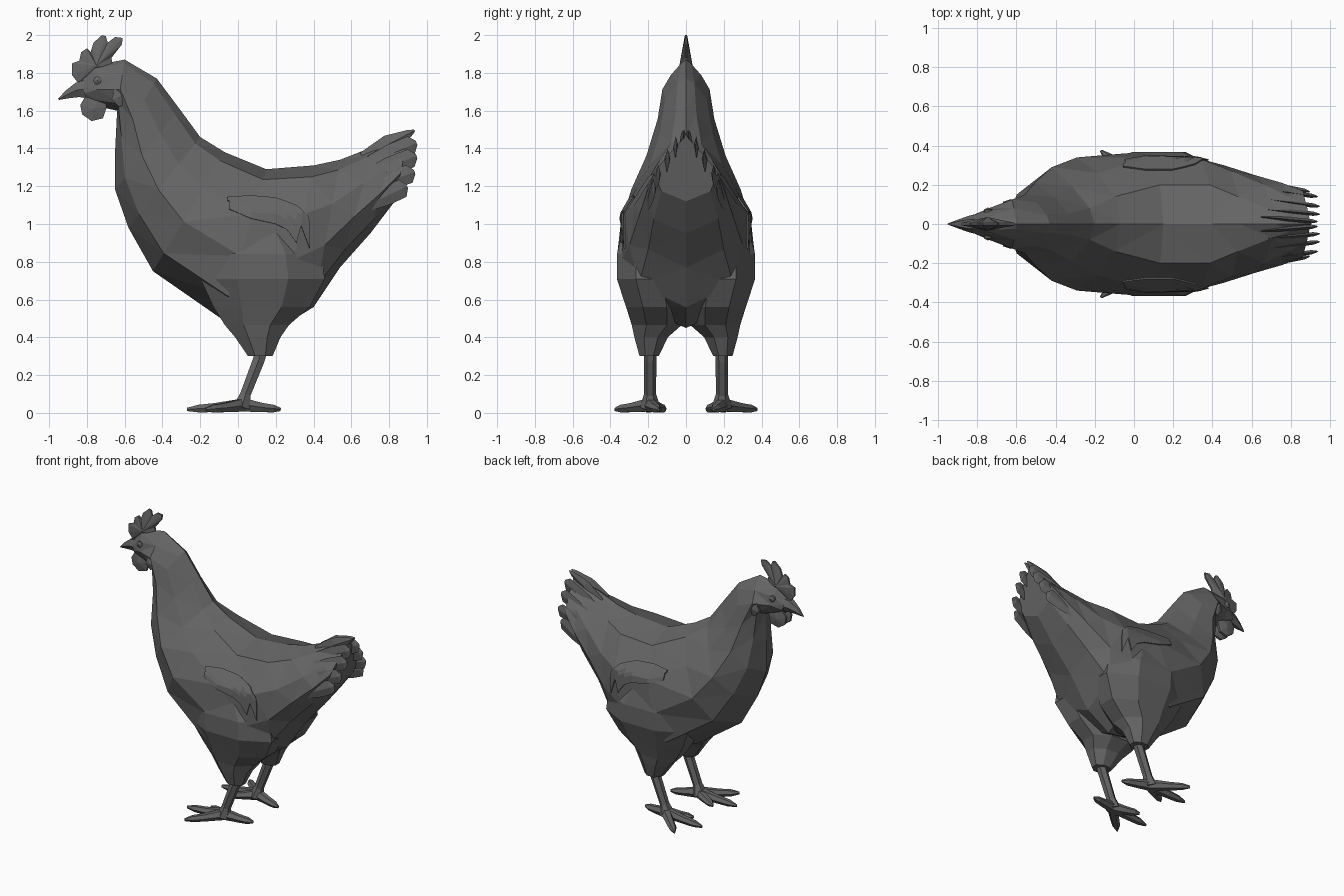
import bpy, bmesh
from math import cos, sin, pi
from mathutils import Vector

if "Cube" in bpy.data.objects:
    bpy.data.objects.remove(bpy.data.objects["Cube"])

grey = bpy.data.materials.new("dark_grey")
grey.diffuse_color = (.13, .13, .13, 1)
grey.use_nodes = True
grey.node_tree.nodes["Principled BSDF"].inputs["Base Color"].default_value = grey.diffuse_color


def build(name, verts, faces, mirror=False):
    bm = bmesh.new()
    vs = [bm.verts.new(v) for v in verts]
    for f in faces:
        bm.faces.new([vs[i] for i in f])
    bmesh.ops.recalc_face_normals(bm, faces=bm.faces)
    me = bpy.data.meshes.new(name)
    bm.to_mesh(me)
    bm.free()
    me.materials.append(grey)
    ob = bpy.data.objects.new(name, me)
    bpy.context.collection.objects.link(ob)
    if mirror:
        add_mirror(ob)
    return ob


def add_mirror(ob):
    m = ob.modifiers.new("mirror", 'MIRROR')
    m.use_axis = (False, True, False)
    m.use_mirror_merge = False


def loft(name, rings, mirror=False):
    """Skin a list of equal rings and cap both ends."""
    n = len(rings[0])
    verts = [p for r in rings for p in r]
    faces = []
    for k in range(len(rings) - 1):
        for i in range(n):
            a, b = k * n + i, k * n + (i + 1) % n
            faces.append((a, b, b + n, a + n))
    faces += [tuple(range(n)), tuple(range(len(verts) - n, len(verts)))]
    return build(name, verts, faces, mirror)


def tube(name, path, radii, n=6, mirror=True):
    """Tapered tube along a path; radii are (sideways, upward) pairs."""
    path = [Vector(p) for p in path]
    rings = []
    for k, c in enumerate(path):
        d = path[min(k + 1, len(path) - 1)] - path[max(k - 1, 0)]
        d.normalize()
        side = Vector((0, 0, 1)).cross(d).normalized()
        up = d.cross(side)
        rw, rh = radii[k]
        rings.append([c + side * rw * cos(2 * pi * i / n) + up * rh * sin(2 * pi * i / n)
                      for i in range(n)])
    return loft(name, rings, mirror)


def plate(name, outline, y, t_edge, t_mid, centre, mirror=False):
    """Thin lens-shaped plate in the xz plane, thicker at its centre."""
    n = len(outline)
    verts = [(x, y + s * t_edge, z) for s in (-1, 1) for x, z in outline]
    verts += [(centre[0], y - t_mid, centre[1]), (centre[0], y + t_mid, centre[1])]
    faces = []
    for i in range(n):
        j = (i + 1) % n
        faces += [(i, j, j + n, i + n), (i, j, 2 * n), (i + n, j + n, 2 * n + 1)]
    return build(name, verts, faces, mirror)


# Body, neck and head: slanted sections from the face to the tail
# (top x, top z, bottom x, bottom z, four half widths going down)
sections = [
    (-.83, 1.76, -.80, 1.64, .02, .045, .05, .03),
    (-.76, 1.84, -.73, 1.62, .03, .065, .08, .05),
    (-.60, 1.87, -.64, 1.60, .025, .08, .125, .09),
    (-.43, 1.77, -.65, 1.40, .045, .11, .15, .10),
    (-.31, 1.61, -.65, 1.18, .055, .14, .21, .15),
    (-.20, 1.46, -.58, .98, .08, .19, .29, .20),
    (-.07, 1.38, -.45, .75, .14, .26, .34, .25),
    (.15, 1.29, -.09, .50, .20, .34, .365, .31),
    (.40, 1.31, .22, .45, .20, .33, .34, .30),
    (.54, 1.34, .40, .56, .14, .27, .30, .25),
    (.72, 1.41, .54, .77, .07, .20, .25, .20),
    (.83, 1.455, .70, .95, .03, .14, .21, .17),
    (.905, 1.48, .83, 1.12, .012, .09, .17, .13),
]
rings = []
for xt, zt, xb, zb, *w in sections:
    half = [(xt + (xb - xt) * t, y, zt + (zb - zt) * t) for t, y in zip((.07, .3, .58, .85), w)]
    rings.append([(xt, 0, zt)] + half + [(xb, 0, zb)] + [(x, -y, z) for x, y, z in half[::-1]])
body = loft("body", rings)
body.modifiers.new("facets", 'TRIANGULATE')

# Thighs: stacked rings that flare into the flank (centre x, centre y, z, radius x, radius y)
thigh = [(.118, .195, .30, .065, .052), (.105, .185, .40, .12, .09), (.10, .155, .465, .17, .135),
         (.125, .165, .56, .255, .155), (.13, .195, .71, .33, .175),
         (.12, .195, .84, .32, .175), (.10, .18, 1.0, .20, .15)]
loft("thigh", [[(cx + rx * 1.08 * cos(pi * i / 4 + pi / 8), cy + ry * 1.06 * sin(pi * i / 4 + pi / 8), z)
                for i in range(8)] for cx, cy, z, rx, ry in thigh], True)

# Shanks and toes
tube("shank", [(.13, .19, .36), (.11, .19, .28), (.04, .19, .10), (.02, .19, .03)],
     [(.035, .04), (.033, .036), (.032, .032), (.055, .05)])
for label, tip in (("middle", (-.27, .20)), ("outer", (-.17, .375)),
                   ("inner", (-.14, .11)), ("back", (.225, .145))):
    a = Vector((.03, .19, .042))
    b = Vector((tip[0], tip[1], .018))
    tube(label + "_toe", [a, a.lerp(b, .5) - Vector((0, 0, .002)), a.lerp(b, .8), b],
         [(.036, .04), (.03, .028), (.026, .023), (.006, .01)])

# Wings: a thin panel wrapped onto the flank with ragged feather tips
cols = [(-.05, 1.20, 1.10), (.07, 1.22, 1.03), (.20, 1.21, 1.0),
        (.26, 1.18, .97), (.31, 1.14, .90), (.34, 1.10, .99), (.39, 1.04, .87)]
rows = 5
verts = [(x, .37, zt + (zb - zt) * r / (rows - 1)) for x, zt, zb in cols for r in range(rows)]
faces = [(c * rows + r, c * rows + r + 1, (c + 1) * rows + r + 1, (c + 1) * rows + r)
         for c in range(len(cols) - 1) for r in range(rows - 1)]
wing = build("wing", verts, faces)
wrap = wing.modifiers.new("wrap", 'SHRINKWRAP')
wrap.target = body
wrap.wrap_mode = 'ABOVE_SURFACE'
wrap.offset = .006
thick = wing.modifiers.new("thickness", 'SOLIDIFY')
thick.thickness = .008
thick.offset = 0
add_mirror(wing)

# Tail feathers: thin broad blades fanned down each side
for i, (base, tip) in enumerate([((.66, .035, 1.35), (.935, .012, 1.495)),
                                 ((.66, .075, 1.31), (.945, .05, 1.43)),
                                 ((.66, .13, 1.25), (.945, .09, 1.36)),
                                 ((.66, .18, 1.18), (.935, .14, 1.275)),
                                 ((.66, .21, 1.09), (.895, .165, 1.20))]):
    a, b = Vector(base), Vector(tip)
    tube("tail_feather_%d" % (i + 1), [a, a.lerp(b, .5), a.lerp(b, .9), b],
         [(.006, .03), (.012, .05), (.011, .05 if i else .02), (.004, .012 if i else .005)], 4)

# Beak
tube("beak", [(-.79, 0, 1.715), (-.85, 0, 1.71), (-.905, 0, 1.685), (-.95, 0, 1.66)],
     [(.055, .06), (.04, .045), (.02, .025), (.003, .004)], 6, False)

# Comb: rounded lobes in one upright plate
plate("comb", [(-.85, 1.75), (-.88, 1.79), (-.88, 1.85), (-.84, 1.865), (-.83, 1.91),
               (-.80, 1.93), (-.78, 1.91), (-.765, 1.96), (-.72, 2.0), (-.70, 1.995),
               (-.69, 1.96), (-.65, 1.99), (-.61, 1.985), (-.615, 1.95), (-.67, 1.88),
               (-.66, 1.82), (-.76, 1.78)], 0, .006, .035, (-.75, 1.84))

# Wattles, ear lobes and eyes
plate("wattle", [(-.80, 1.69), (-.835, 1.63), (-.825, 1.58), (-.775, 1.545), (-.715, 1.56),
                 (-.695, 1.62), (-.72, 1.69)], .03, .008, .022, (-.765, 1.61), True)
plate("ear_lobe", [(-.65, 1.72), (-.67, 1.66), (-.63, 1.62), (-.59, 1.64), (-.60, 1.70)],
      .105, .008, .022, (-.63, 1.67), True)
plate("eye", [(-.745 + .022 * cos(pi * i / 4), 1.76 + .022 * sin(pi * i / 4)) for i in range(8)],
      .066, .008, .018, (-.745, 1.76), True)
